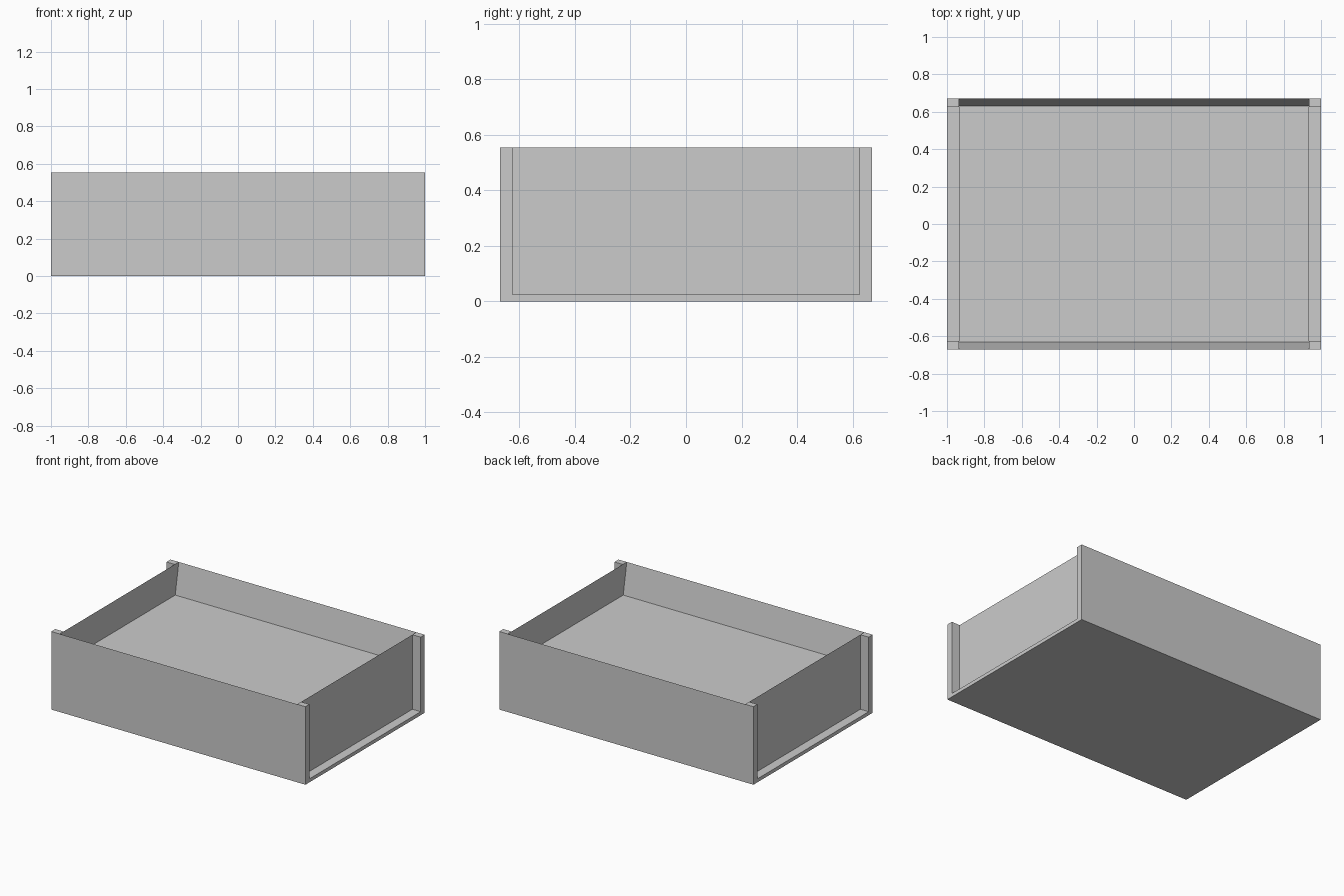
import bpy, bmesh

if "Cube" in bpy.data.objects:
    bpy.data.objects.remove(bpy.data.objects["Cube"])

X, Y, H = 1.0, 0.67, 0.555      # outer half length, half width, height
XI, YI = 0.935, 0.625           # recessed end panel, inner post face
YF, ZF, ZB = 0.63, 0.335, 0.025 # tray floor half width, floor height, ledge height


def make(name, faces):
    bm = bmesh.new()
    for pts in faces:
        bm.faces.new([bm.verts.new(p) for p in pts])
    bmesh.ops.remove_doubles(bm, verts=bm.verts, dist=1e-5)
    bmesh.ops.recalc_face_normals(bm, faces=bm.faces)
    me = bpy.data.meshes.new(name)
    bm.to_mesh(me)
    bm.free()
    ob = bpy.data.objects.new(name, me)
    bpy.context.collection.objects.link(ob)
    return ob


# underside
make("base", [[(-X, -Y, 0), (-X, Y, 0), (X, Y, 0), (X, -Y, 0)]])

# raised floor of the tray
make("tray_floor", [[(-XI, -YF, ZF), (XI, -YF, ZF), (XI, YF, ZF), (-XI, YF, ZF)]])

# long walls: outer sheet and slightly sloped inner lining
for name, s in (("front", -1), ("back", 1)):
    make(name + "_wall", [[(-X, s*Y, 0), (X, s*Y, 0), (X, s*Y, H), (-X, s*Y, H)]])
    make(name + "_lining", [[(-XI, s*YF, ZF), (XI, s*YF, ZF), (XI, s*Y, H), (-XI, s*Y, H)]])

for name, e in (("left", -1), ("right", 1)):
    # recessed end panel
    make(name + "_end_panel", [[(e*XI, -YI, ZB), (e*XI, YI, ZB), (e*XI, YI, H), (e*XI, -YI, H)]])
    # ledge below the panel with its outer edge
    make(name + "_ledge", [
        [(e*XI, -YI, ZB), (e*X, -YI, ZB), (e*X, YI, ZB), (e*XI, YI, ZB)],
        [(e*X, -Y, 0), (e*X, Y, 0), (e*X, YI, ZB), (e*X, -YI, ZB)]])
    # corner posts: channel side, top, outer end, inner end
    for side, s in (("front", -1), ("back", 1)):
        make(f"{name}_{side}_post", [
            [(e*XI, s*YI, ZB), (e*X, s*YI, ZB), (e*X, s*YI, H), (e*XI, s*YI, H)],
            [(e*XI, s*YI, H), (e*X, s*YI, H), (e*X, s*Y, H), (e*XI, s*Y, H)],
            [(e*X, s*Y, 0), (e*X, s*YI, ZB), (e*X, s*YI, H), (e*X, s*Y, H)],
            [(e*XI, s*YI, H), (e*XI, s*Y, H), (e*XI, s*YF, ZF), (e*XI, s*YI, ZF)]])
